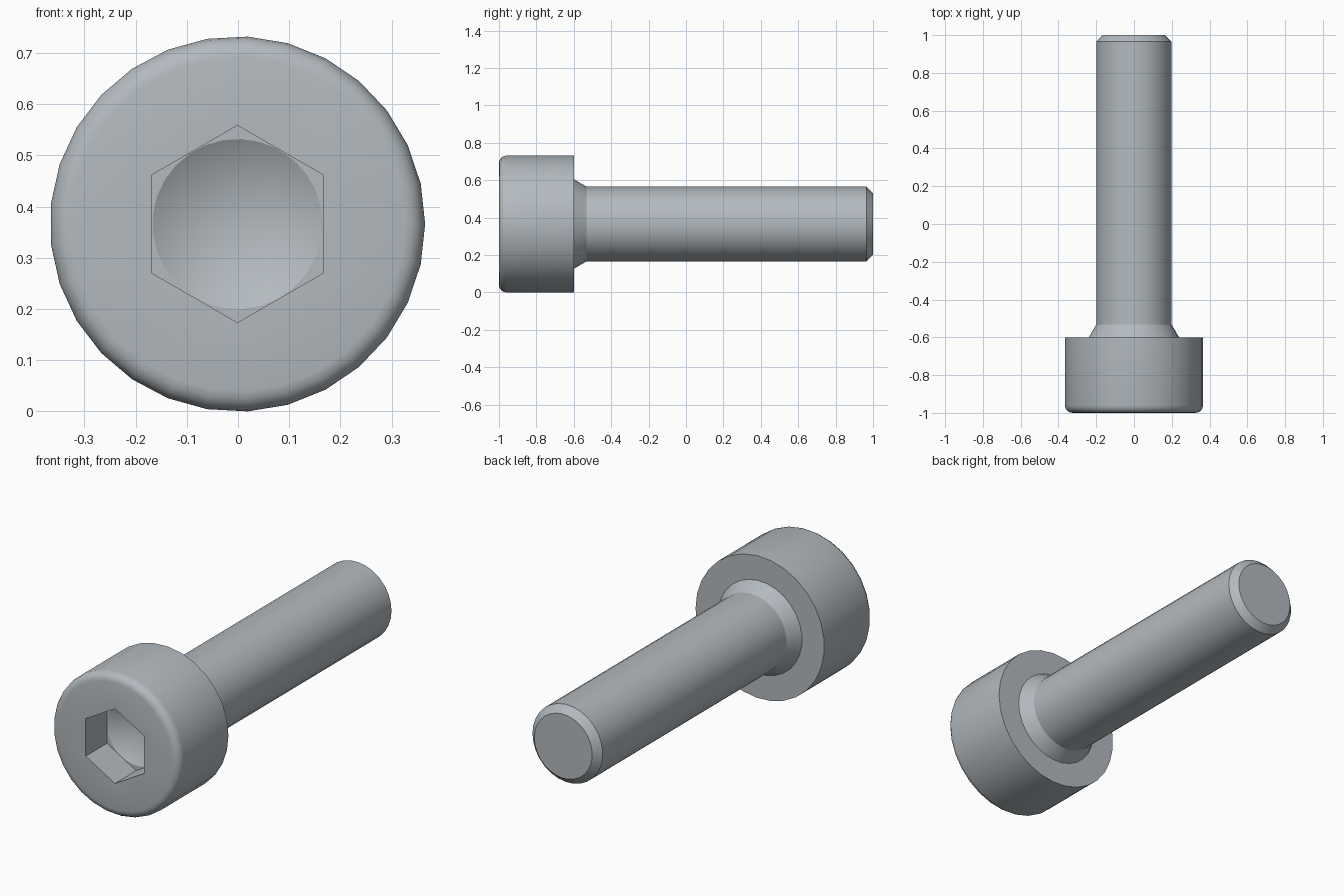
import bpy, bmesh, math

if "Cube" in bpy.data.objects:
    bpy.data.objects.remove(bpy.data.objects["Cube"])

SIDES = 29
CX, CZ = -0.001, 0.366          # screw axis, running along y

steel = bpy.data.materials.new("steel_grey")
steel.diffuse_color = (0.45, 0.49, 0.52, 1)
steel.use_nodes = True
steel.node_tree.nodes["Principled BSDF"].inputs["Base Color"].default_value = steel.diffuse_color

bm = bmesh.new()


def ring(radius, y, n=SIDES, start=0.0):
    """Closed loop of vertices around the screw axis."""
    steps = [start + 2 * math.pi * i / n for i in range(n)]
    return [bm.verts.new((CX + radius * math.cos(a), y, CZ + radius * math.sin(a))) for a in steps]


def bridge(a, b):
    """Wall of quads between two loops of equal size."""
    for i in range(len(a)):
        j = (i + 1) % len(a)
        bm.faces.new((a[i], a[j], b[j], b[i]))


def fill_between(outer, inner):
    """Flat face with a hole, between two loops of any size."""
    edges = []
    for loop in (outer, inner):
        for i, v in enumerate(loop):
            w = loop[(i + 1) % len(loop)]
            edges.append(bm.edges.get((v, w)) or bm.edges.new((v, w)))
    bmesh.ops.triangle_fill(bm, use_beauty=True, use_dissolve=False, edges=edges)


# Turned outside: rounded head rim, head, tapered neck, shank, end chamfer
HEAD_R, ROUND = 0.3667, 0.04
profile = []
for i in range(5):
    a = math.pi / 2 * i / 4
    profile.append((HEAD_R - ROUND + ROUND * math.sin(a), -1 + ROUND - ROUND * math.cos(a)))
profile += [(HEAD_R, -0.6), (0.24, -0.6), (0.2, -0.532), (0.2, 0.965), (0.165, 1.0)]
rings = [ring(r, y) for r, y in profile]
for a, b in zip(rings, rings[1:]):
    bridge(a, b)
bm.faces.new(rings[-1])

# Hexagonal socket with a drilled, conical bottom
FLAT, DEPTH = 0.1667, 0.173
hex_r = FLAT / math.cos(math.pi / 6)
mouth = ring(hex_r, -1, 6, math.pi / 2)
floor = ring(hex_r, -1 + DEPTH, 6, math.pi / 2)
drill = ring(FLAT - 0.0005, -1 + DEPTH)
bridge(mouth, floor)
fill_between(rings[0], mouth)
fill_between(floor, drill)
apex = bm.verts.new((CX, -1 + DEPTH + FLAT / math.tan(math.radians(60)), CZ))
for i in range(SIDES):
    bm.faces.new((drill[i], drill[(i + 1) % SIDES], apex))

bmesh.ops.recalc_face_normals(bm, faces=bm.faces)
mesh = bpy.data.meshes.new("socket_cap_screw")
bm.to_mesh(mesh)
bm.free()
mesh.materials.append(steel)

screw = bpy.data.objects.new("socket_cap_screw", mesh)
bpy.context.collection.objects.link(screw)
bpy.context.view_layer.objects.active = screw
screw.select_set(True)
bpy.ops.object.shade_smooth_by_angle(angle=math.radians(25))
